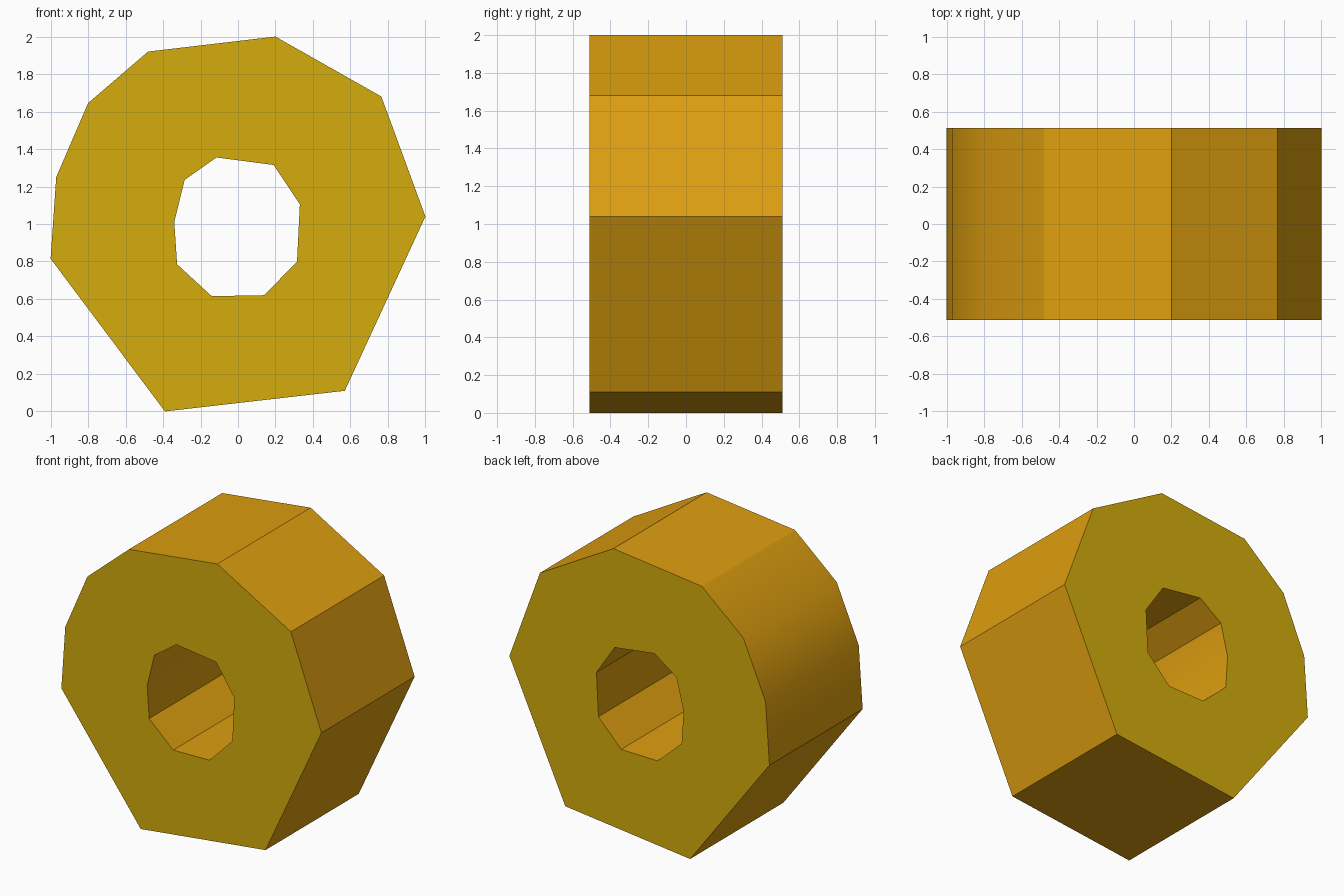
import bpy, bmesh, math

if "Cube" in bpy.data.objects:
    bpy.data.objects.remove(bpy.data.objects["Cube"])

HALF = 0.512

# Matching (x, z) outlines, clockwise from the top
outer = [(0.20, 2.0), (0.765, 1.68), (1.0, 1.04), (0.57, 0.11), (-0.39, 0.0),
         (-1.0, 0.815), (-0.97, 1.25), (-0.80, 1.645), (-0.48, 1.92)]
inner = [(0.19, 1.315), (0.33, 1.105), (0.315, 0.80), (0.14, 0.62), (-0.14, 0.615),
         (-0.325, 0.785), (-0.34, 1.01), (-0.285, 1.235), (-0.115, 1.355)]


def material(name, color):
    m = bpy.data.materials.new(name)
    m.diffuse_color = (*color, 1)
    m.use_nodes = True
    m.node_tree.nodes["Principled BSDF"].inputs["Base Color"].default_value = m.diffuse_color
    return m


bm = bmesh.new()


def ring(outline, y):
    return [bm.verts.new((x, y, z)) for x, z in outline]


# Four rings closed into a tube: front outer, back outer, back inner, front inner
rings = [ring(outer, -HALF), ring(outer, HALF), ring(inner, HALF), ring(inner, -HALF)]
n = len(outer)
for k in range(4):
    a, b = rings[k], rings[(k + 1) % 4]
    for i in range(n):
        j = (i + 1) % n
        f = bm.faces.new((a[i], a[j], b[j], b[i]))
        f.material_index = k % 2      # walls orange, end faces yellow
bmesh.ops.recalc_face_normals(bm, faces=bm.faces[:])

mesh = bpy.data.meshes.new("nugget_ring")
bm.to_mesh(mesh)
bm.free()
mesh.materials.append(material("golden orange", (0.73, 0.345, 0.005)))
mesh.materials.append(material("mustard yellow", (0.66, 0.413, 0.004)))

obj = bpy.data.objects.new("nugget_ring", mesh)
bpy.context.collection.objects.link(obj)
bpy.context.view_layer.objects.active = obj
obj.select_set(True)
bpy.ops.object.shade_smooth_by_angle(angle=math.radians(30))
